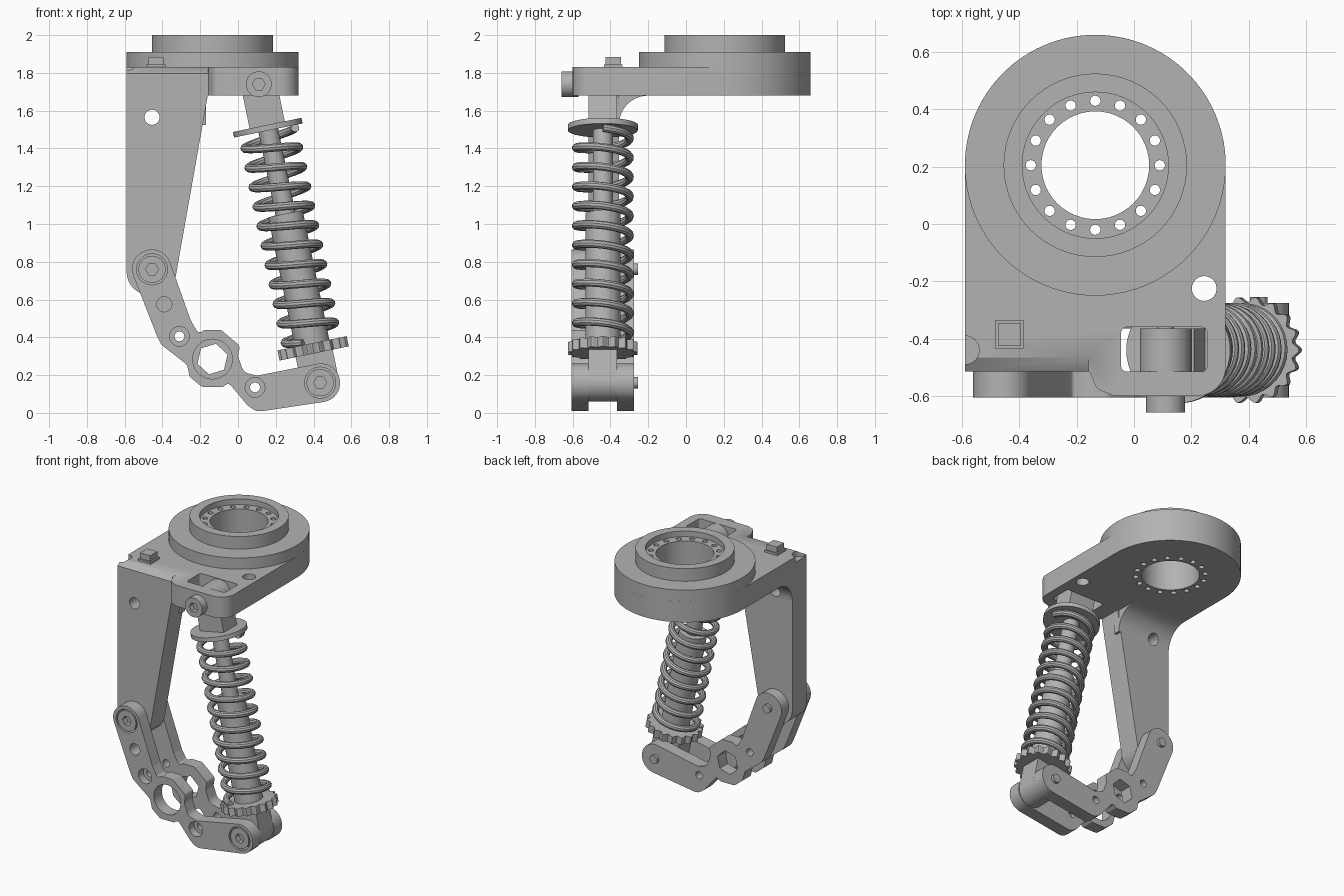
import bpy, bmesh
from math import sin, cos, tan, pi, atan2
from mathutils import Vector, Matrix

if "Cube" in bpy.data.objects:
    bpy.data.objects.remove(bpy.data.objects["Cube"])

grey = bpy.data.materials.new("machined_grey")
grey.use_nodes = True
GREY = (0.45, 0.45, 0.45, 1)
grey.diffuse_color = GREY
grey.node_tree.nodes["Principled BSDF"].inputs["Base Color"].default_value = GREY

AXES = {"x": lambda u, v, w: (w, u, v),
        "y": lambda u, v, w: (u, w, v),
        "z": lambda u, v, w: (u, v, w)}


def prism(name, pts, lo, hi, axis="z"):
    """Extrude a 2D outline from lo to hi along an axis."""
    place = AXES[axis]
    bm = bmesh.new()
    base = bm.faces.new([bm.verts.new(place(u, v, lo)) for u, v in pts])
    ext = bmesh.ops.extrude_face_region(bm, geom=[base])
    shift = Vector(place(0, 0, hi - lo))
    for v in ext["geom"]:
        if isinstance(v, bmesh.types.BMVert):
            v.co += shift
    bmesh.ops.recalc_face_normals(bm, faces=bm.faces)
    mesh = bpy.data.meshes.new(name)
    bm.to_mesh(mesh)
    bm.free()
    mesh.materials.append(grey)
    obj = bpy.data.objects.new(name, mesh)
    bpy.context.collection.objects.link(obj)
    return obj


def ring(u, v, r, n=48, turn=0.0):
    return [(u + r * cos(turn + 2 * pi * i / n), v + r * sin(turn + 2 * pi * i / n))
            for i in range(n)]


def cyl(name, u, v, r, lo, hi, axis="y", n=48):
    return prism(name, ring(u, v, r, n), lo, hi, axis)


def rect(u0, v0, u1, v1):
    return [(u0, v0), (u1, v0), (u1, v1), (u0, v1)]


def rounded(corners, steps=8):
    """Turn (u, v, radius) corners into an outline with filleted corners."""
    out = []
    for i, (u, v, r) in enumerate(corners):
        p = Vector((u, v))
        a = Vector(corners[i - 1][:2]) - p
        b = Vector(corners[(i + 1) % len(corners)][:2]) - p
        half = a.angle(b) / 2
        t = min(r / tan(half), a.length / 2, b.length / 2)
        if t < 0.001:
            out.append(p)
            continue
        r = t * tan(half)
        mid = p + (a.normalized() + b.normalized()).normalized() * (r / sin(half))
        s = p + a.normalized() * t - mid
        e = p + b.normalized() * t - mid
        sweep = atan2(s.x * e.y - s.y * e.x, s.dot(e))
        n = max(steps, int(r * 60))
        out += [mid + Matrix.Rotation(sweep * k / n, 2) @ s for k in range(n + 1)]
    return [tuple(p) for i, p in enumerate(out) if (p - out[i - 1]).length > 0.0005]


def cut(targets, cutters):
    for obj in targets:
        bpy.context.view_layer.objects.active = obj
        for c in cutters:
            mod = obj.modifiers.new("cut", "BOOLEAN")
            mod.operation = "DIFFERENCE"
            mod.solver = "EXACT"
            mod.object = c
            bpy.ops.object.modifier_apply(modifier=mod.name)
    for c in cutters:
        bpy.data.objects.remove(c)


# Top mounting plate and stepped bearing hub
HX, HY = -0.135, 0.205
plate = prism("mounting_plate", rounded([
    (0.32, 0.66, 0.455), (-0.59, 0.66, 0.455), (-0.59, -0.515, 0), (-0.155, -0.515, 0),
    (-0.13, -0.575, 0.04), (-0.07, -0.6, 0.04), (0.32, -0.6, 0.1)]), 1.68, 1.83)
flange = cyl("hub_flange", HX, HY, 0.455, 1.83, 1.91, "z", 80)
collar = cyl("hub_collar", HX, HY, 0.32, 1.91, 2.0, "z", 64)
cut([collar], [cyl("recess", HX, HY, 0.255, 1.96, 2.1, "z", 64)])
bolt_circle = ring(HX, HY, 0.225, 16)
cut([plate, flange, collar],
    [cyl("bore", HX, HY, 0.188, 1.6, 2.1, "z")] +
    [cyl("bolt_hole", u, v, 0.018, 1.6, 2.1, "z", 16) for u, v in bolt_circle])
cut([plate], [
    prism("slot", rounded([(-0.045, -0.515, 0.02), (0.255, -0.515, 0.02),
                           (0.255, -0.36, 0.02), (-0.045, -0.36, 0.02)]), 1.6, 1.9),
    cyl("plate_hole", 0.245, -0.225, 0.043, 1.6, 1.9, "z"),
    cyl("edge_notch", -0.59, -0.44, 0.05, 1.79, 1.9, "z"),
    prism("front_chamfer", [(-0.525, 1.79), (-0.525, 1.84), (-0.45, 1.84)], -0.6, -0.158, "x")])

# Square locating knob
prism("knob_base", rect(-0.485, -0.435, -0.385, -0.335), 1.82, 1.845)
prism("knob", rect(-0.475, -0.425, -0.395, -0.345), 1.84, 1.885)

# Fixed arm hanging from the plate, with a fillet behind it
arm = prism("fixed_arm", rounded([
    (-0.59, 1.68, 0), (-0.16, 1.68, 0), (-0.347, 0.625, 0.12), (-0.59, 0.625, 0.13)]),
    -0.515, -0.355, "y")
fillet_arc = [(-0.2 - 0.155 * cos(a * pi / 20), 1.525 + 0.155 * sin(a * pi / 20))
              for a in range(11)]
fillet = prism("arm_fillet", [(-0.4, 1.68), (-0.4, 1.525)] + fillet_arc, -0.59, -0.17, "x")
cut([arm, fillet], [cyl("arm_hole", -0.455, 1.565, 0.04, -0.7, 0.0)])

# Pair of swinging links
link_outline = rounded([
    (-0.591, 0.82, 0.1), (-0.395, 0.896, 0.1), (-0.25, 0.49, 0.03), (-0.21, 0.42, 0.02),
    (-0.175, 0.44, 0.02), (-0.09, 0.44, 0.03), (0.01, 0.355, 0.03), (0, 0.3, 0.03),
    (0.03, 0.215, 0.05), (0.1, 0.197, 0.05), (0.522, 0.28, 0.1), (0.555, 0.073, 0.1),
    (0.1, 0.005, 0.08), (0.05, 0.04, 0.03), (-0.05, 0.16, 0.02), (-0.08, 0.137, 0.02),
    (-0.19, 0.137, 0.03), (-0.255, 0.19, 0.02), (-0.27, 0.255, 0.03),
    (-0.405, 0.36, 0.05), (-0.43, 0.41, 0.03)])
front_link = prism("front_link", link_outline, -0.605, -0.515, "y")
back_link = prism("back_link", link_outline, -0.365, -0.275, "y")
PIVOTS = [(-0.455, 0.76), (0.435, 0.16)]
SMALL = [(-0.31, 0.405), (0.09, 0.135)]
cut([front_link],
    [cyl("head_seat", x, z, 0.082, -0.7, -0.54) for x, z in PIVOTS] +
    [cyl("counterbore", x, z, 0.052, -0.7, -0.55) for x, z in SMALL] +
    [cyl("centre_hole", -0.135, 0.285, 0.105, -0.7, -0.5),
     cyl("side_hole", -0.39, 0.575, 0.04, -0.7, -0.5)])
cut([front_link, back_link], [cyl("small_hole", x, z, 0.026, -0.7, -0.2) for x, z in SMALL])
cut([back_link], [prism("hex_hole", ring(-0.135, 0.285, 0.083, 6, 0.3), -0.4, -0.2, "y")])


# Socket head bolts with pins
def bolt(name, x, z, r, front, back):
    head = cyl(name + "_head", x, z, r, front, front + 0.09)
    cut([head], [prism("socket", ring(x, z, 0.034, 6), front - 0.1, front + 0.04, "y")])
    cyl(name + "_pin", x, z, 0.03, front + 0.06, back, n=24)


bolt("arm_bolt", *PIVOTS[0], 0.072, -0.603, -0.255)
bolt("lower_bolt", *PIVOTS[1], 0.072, -0.603, -0.255)
bolt("upper_bolt", 0.11, 1.74, 0.068, -0.658, -0.34)

# Shock absorber, built hanging straight down from its upper eye, then tilted
LENGTH = 1.613
shock = [
    cyl("upper_eye", 0, 0, 0.09, -0.075, 0.075),
    prism("upper_neck", rect(-0.095, -0.075, 0.095, 0.075), -0.23, -0.03),
    cyl("spring_seat", 0, 0, 0.185, -0.25, -0.22, "z"),
    cyl("piston_rod", 0, 0, 0.053, -0.8, -0.24, "z", 32),
    cyl("damper_body", 0, 0, 0.093, -1.44, -0.7, "z"),
    prism("lower_neck", rect(-0.1, -0.075, 0.1, 0.075), -LENGTH, -1.44),
    cyl("lower_eye", 0, -LENGTH, 0.1, -0.075, 0.075),
]
lobes = []
for i in range(144):
    a = 2 * pi * i / 144
    r = 0.176 + 0.011 * cos(18 * a)
    lobes.append((r * cos(a), r * sin(a)))
shock.append(prism("adjuster_ring", lobes, -1.455, -1.4, "z"))

# Coil spring
TURNS, PER = 10.7, 36
count = int(TURNS * PER)
data = bpy.data.curves.new("coil_spring", "CURVE")
data.dimensions = "3D"
data.bevel_depth = 0.022
data.bevel_resolution = 3
data.use_fill_caps = True
spline = data.splines.new("POLY")
spline.points.add(count)
for i, p in enumerate(spline.points):
    a = 2 * pi * i / PER
    p.co = (0.142 * cos(a), 0.142 * sin(a), -0.265 - 1.125 * i / count, 1)
data.materials.append(grey)
spring = bpy.data.objects.new("coil_spring", data)
bpy.context.collection.objects.link(spring)
bpy.ops.object.select_all(action="DESELECT")
spring.select_set(True)
bpy.context.view_layer.objects.active = spring
bpy.ops.object.convert(target="MESH")
shock.append(bpy.context.view_layer.objects.active)

tilt = Matrix.Translation((0.11, -0.44, 1.74)) @ Matrix.Rotation(-0.203, 4, "Y")
for obj in shock:
    obj.matrix_world = tilt

# Smooth curved walls while keeping the edges crisp
for obj in bpy.context.collection.objects:
    obj.select_set(obj.type == "MESH" and grey.name in obj.data.materials)
bpy.ops.object.shade_smooth_by_angle(angle=0.6)
